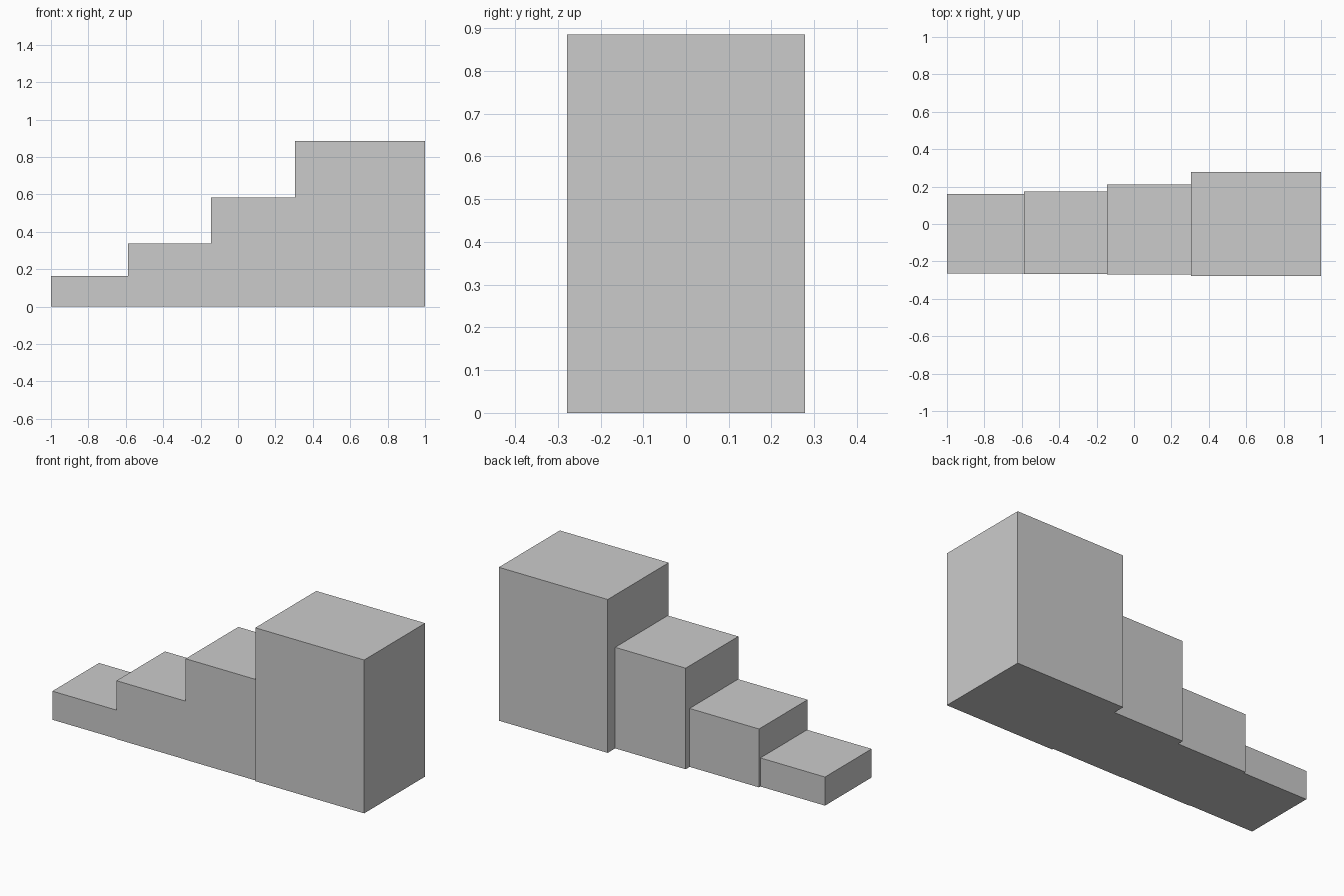
import bpy
import bmesh
from mathutils import Vector

if "Cube" in bpy.data.objects:
    bpy.data.objects.remove(bpy.data.objects["Cube"])


def add_block(name, x0, x1, y0, y1, height):
    """Flat-faced box standing on z = 0."""
    bm = bmesh.new()
    bmesh.ops.create_cube(bm, size=1.0)
    bmesh.ops.scale(bm, vec=Vector((x1 - x0, y1 - y0, height)), verts=bm.verts)
    bmesh.ops.translate(
        bm, vec=Vector(((x0 + x1) / 2, (y0 + y1) / 2, height / 2)), verts=bm.verts)
    mesh = bpy.data.meshes.new(name)
    bm.to_mesh(mesh)
    bm.free()
    obj = bpy.data.objects.new(name, mesh)
    bpy.context.collection.objects.link(obj)


# Step edges along x, then (front y, back y, height) of each step
edges = [-1.0, -0.588, -0.145, 0.305, 1.0]
steps = [
    (-0.264, 0.161, 0.165),
    (-0.268, 0.174, 0.337),
    (-0.270, 0.210, 0.583),
    (-0.278, 0.278, 0.885),
]

# Four blocks rising from left to right
for i, (front, back, height) in enumerate(steps):
    add_block(f"step_{i + 1}", edges[i], edges[i + 1], front, back, height)
